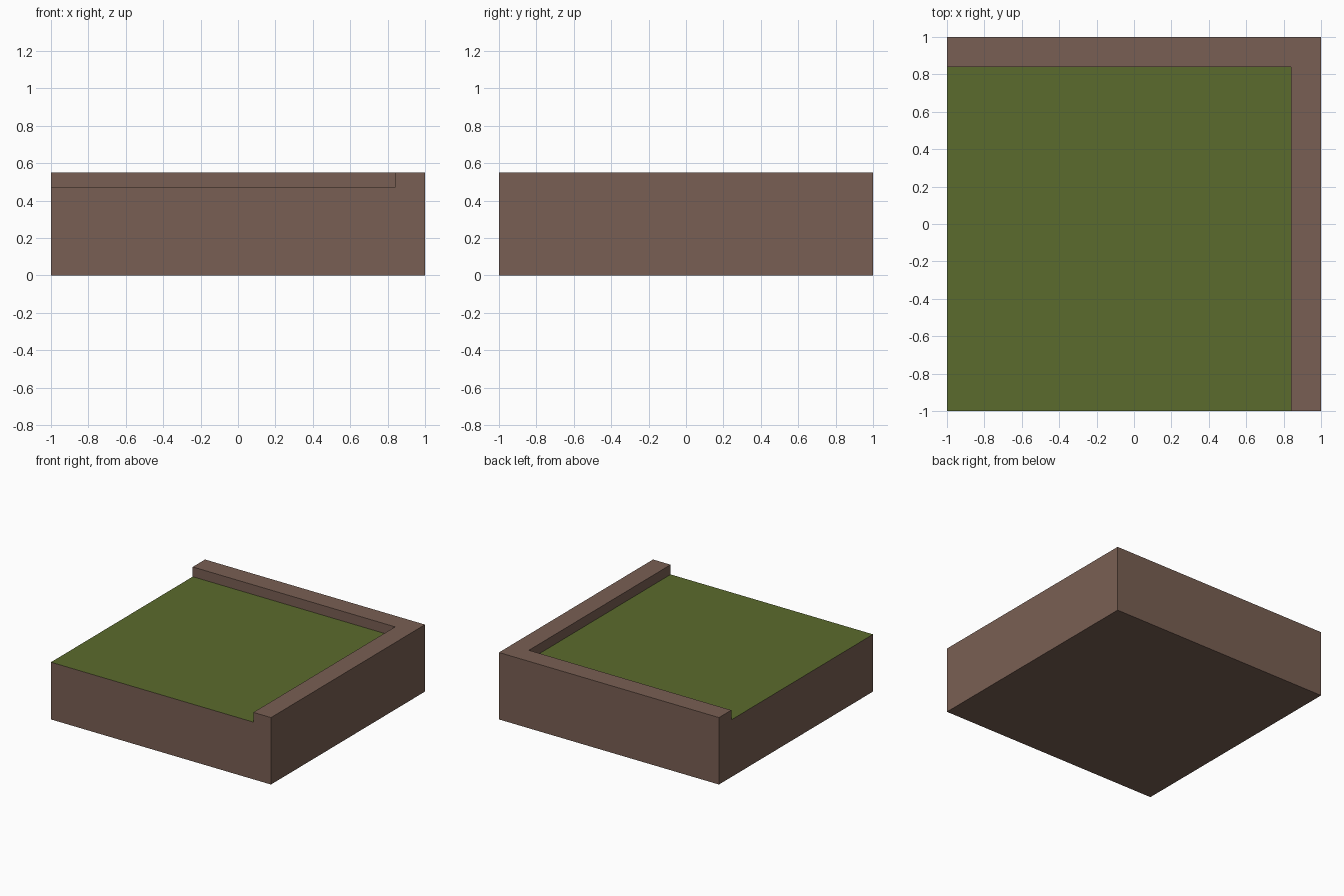
import bpy, bmesh

if "Cube" in bpy.data.objects:
    bpy.data.objects.remove(bpy.data.objects["Cube"])

LOW, TOP, RIM = 0.47, 0.55, 0.84


def material(name, srgb):
    lin = [((c / 255 + 0.055) / 1.055) ** 2.4 for c in srgb]
    m = bpy.data.materials.new(name)
    m.diffuse_color = (*lin, 1)
    m.use_nodes = True
    m.node_tree.nodes["Principled BSDF"].inputs["Base Color"].default_value = m.diffuse_color
    return m


bm = bmesh.new()


def ring(points, z):
    return [bm.verts.new((x, y, z)) for x, y in points]


# Outlines: base square, sunken grass square, raised L-shaped rim
base = ring([(-1, -1), (1, -1), (1, 1), (-1, 1)], 0)
grass = ring([(-1, -1), (RIM, -1), (RIM, RIM), (-1, RIM)], LOW)
rim = ring([(RIM, -1), (1, -1), (1, 1), (-1, 1), (-1, RIM), (RIM, RIM)], TOP)

# Bottom, grass floor and rim top
bm.faces.new(base[::-1])
floor = bm.faces.new(grass)
bm.faces.new(rim)
# Outer walls: stepped front and left, plain right and back
bm.faces.new([base[0], base[1], rim[1], rim[0], grass[1], grass[0]])
bm.faces.new([base[3], base[0], grass[0], grass[3], rim[4], rim[3]])
bm.faces.new([base[1], base[2], rim[2], rim[1]])
bm.faces.new([base[2], base[3], rim[3], rim[2]])
# Inner walls of the rim
bm.faces.new([grass[1], rim[0], rim[5], grass[2]])
bm.faces.new([grass[2], rim[5], rim[4], grass[3]])
floor.material_index = 1
bmesh.ops.recalc_face_normals(bm, faces=bm.faces[:])

me = bpy.data.meshes.new("ground_corner_tile")
bm.to_mesh(me)
bm.free()
me.materials.append(material("earth brown", (121, 95, 83)))
me.materials.append(material("grass green", (91, 107, 45)))
bpy.context.collection.objects.link(bpy.data.objects.new("ground_corner_tile", me))
